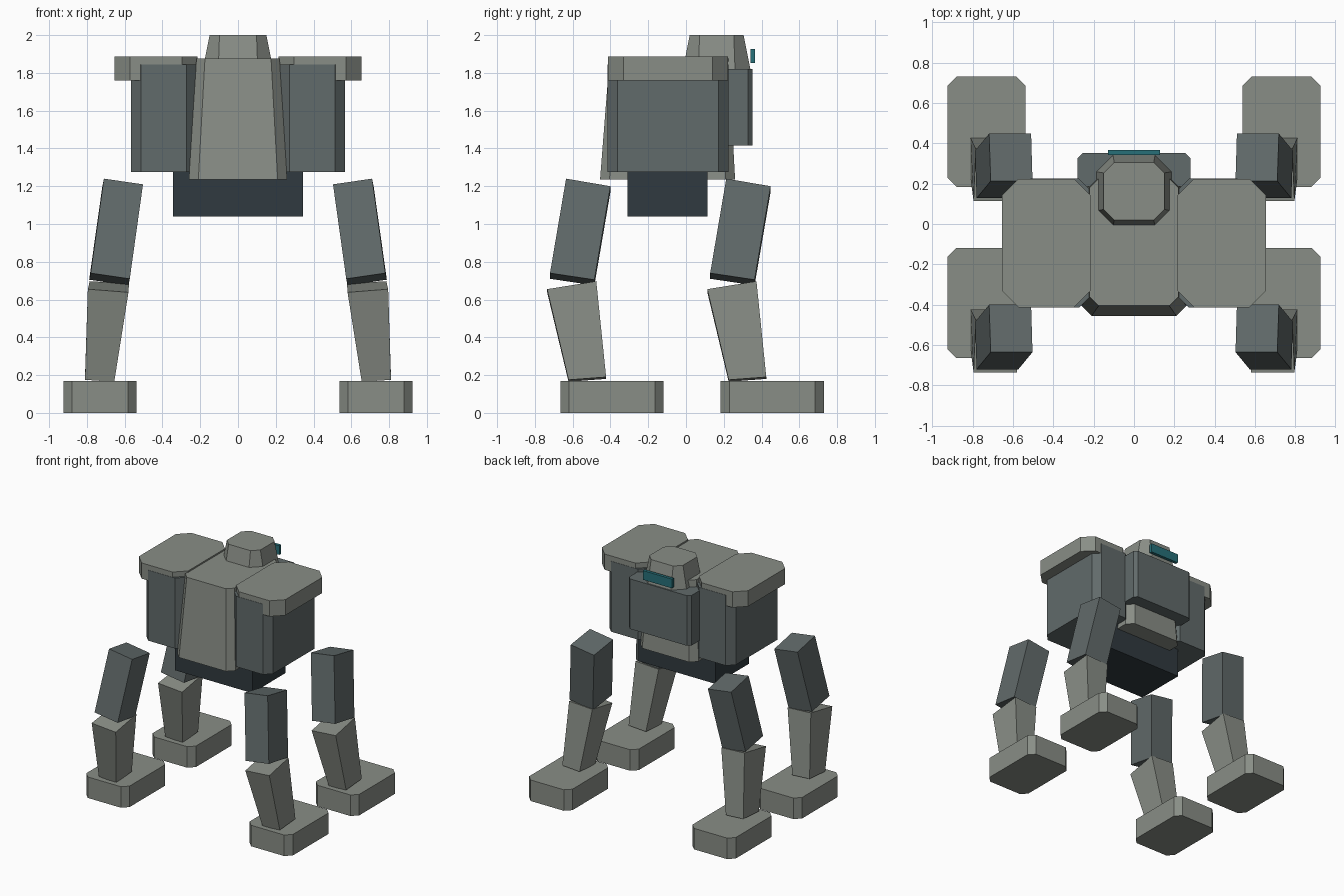
import bpy, bmesh

if "Cube" in bpy.data.objects:
    bpy.data.objects.remove(bpy.data.objects["Cube"])


def material(name, rgb):
    m = bpy.data.materials.new(name)
    m.diffuse_color = (*rgb, 1)
    m.use_nodes = True
    m.node_tree.nodes["Principled BSDF"].inputs["Base Color"].default_value = m.diffuse_color
    return m


LIGHT = material("light_armour", (0.25, 0.27, 0.24))
SLATE = material("slate_armour", (0.12, 0.145, 0.145))
DARK = material("dark_frame", (0.03, 0.042, 0.05))
TEAL = material("visor_teal", (0.02, 0.16, 0.19))


def loft(name, lower, upper, mat):
    """Solid between two rings with the same number of points."""
    bm = bmesh.new()
    a = [bm.verts.new(p) for p in lower]
    b = [bm.verts.new(p) for p in upper]
    n = len(a)
    bm.faces.new(a[::-1])
    bm.faces.new(b)
    for i in range(n):
        j = (i + 1) % n
        bm.faces.new((a[i], a[j], b[j], b[i]))
    bmesh.ops.recalc_face_normals(bm, faces=bm.faces)
    me = bpy.data.meshes.new(name)
    bm.to_mesh(me)
    bm.free()
    me.materials.append(mat)
    ob = bpy.data.objects.new(name, me)
    bpy.context.collection.objects.link(ob)
    return ob


def ring(x0, x1, y0, y1, z, c=0):
    """Rectangle at height z, with corners cut by c."""
    if c == 0:
        return [(x0, y0, z), (x1, y0, z), (x1, y1, z), (x0, y1, z)]
    return [(x0 + c, y0, z), (x1 - c, y0, z), (x1, y0 + c, z), (x1, y1 - c, z),
            (x1 - c, y1, z), (x0 + c, y1, z), (x0, y1 - c, z), (x0, y0 + c, z)]


def block(name, x0, x1, y0, y1, z0, z1, mat, c=0):
    return loft(name, ring(x0, x1, y0, y1, z0, c), ring(x0, x1, y0, y1, z1, c), mat)


# Body core
loft("torso", ring(-.26, .26, -.455, .26, 1.235, .05),
     ring(-.22, .22, -.405, .225, 1.875, .045), LIGHT)
block("pelvis", -.345, .345, -.31, .115, 1.04, 1.29, DARK)
block("backpack", -.28, .28, .185, .352, 1.415, 1.82, SLATE, .025)

# Head and visor
loft("head", ring(-.19, .19, -.02, .345, 1.80, .085),
     ring(-.15, .15, .02, .305, 2.0, .052), LIGHT)
block("visor", -.13, .13, .342, .366, 1.852, 1.926, TEAL)

# Leg section corners on the +x side: outer front, inner front, inner back, outer back
THIGH_LOW = [(.78, -.72, .74), (.573, -.72, .71), (.58, -.485, .675), (.788, -.485, .705)]
THIGH_TOP = [(.71, -.635, 1.24), (.503, -.635, 1.21), (.51, -.40, 1.17), (.718, -.40, 1.20)]
SHIN_LOW = [(.81, -.622, .175), (.655, -.622, .165), (.655, -.423, .18), (.81, -.423, .19)]
SHIN_TOP = [(.795, -.735, .655), (.58, -.735, .638), (.577, -.475, .685), (.785, -.475, .697)]


def place(points, s, dy):
    return [(s * x, y + dy, z) for x, y, z in points]


for s, side in ((-1, "left"), (1, "right")):
    # Side pods with armour caps
    pod = ring(.22, .566, -.415, .225, 1.275, .053), ring(.22, .566, -.415, .225, 1.845, .053)
    loft(side + "_side_pod", place(pod[0], s, 0), place(pod[1], s, 0), SLATE)
    cap = ring(.215, .655, -.413, .223, 1.76, .082), ring(.215, .655, -.413, .223, 1.887, .082)
    loft(side + "_pod_cap", place(cap[0], s, 0), place(cap[1], s, 0), LIGHT)
    # Front and back legs share one shape, shifted in y
    for dy, end in ((0, "front"), (.848, "back")):
        tag = f"{end}_{side}_"
        loft(tag + "thigh", place(THIGH_LOW, s, dy), place(THIGH_TOP, s, dy), SLATE)
        loft(tag + "shin", place(SHIN_LOW, s, dy), place(SHIN_TOP, s, dy), LIGHT)
        foot = ring(.537, .925, -.665, -.118, 0, .046), ring(.537, .925, -.665, -.118, .17, .046)
        loft(tag + "foot", place(foot[0], s, dy), place(foot[1], s, dy), LIGHT)
